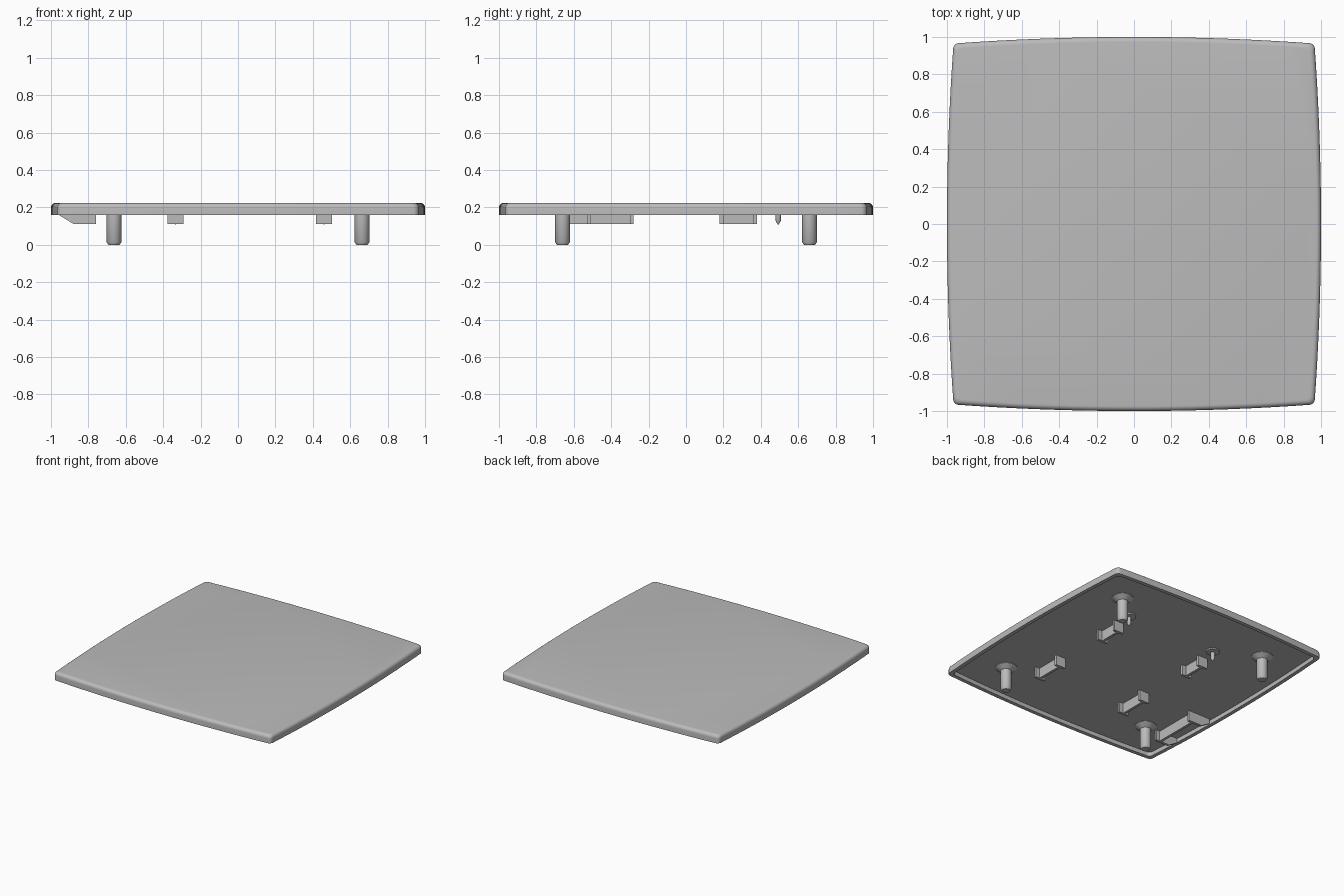
import bpy, bmesh, math

if "Cube" in bpy.data.objects:
    bpy.data.objects.remove(bpy.data.objects["Cube"], do_unlink=True)

mat = bpy.data.materials.new("light_grey_plastic")
mat.use_nodes = True
GREY = (0.5, 0.5, 0.5, 1)
mat.diffuse_color = GREY
mat.node_tree.nodes["Principled BSDF"].inputs["Base Color"].default_value = GREY

RIM, FLOOR, TOP = 0.16, 0.193, 0.225


def finish(name, bm, smooth=True):
    bmesh.ops.recalc_face_normals(bm, faces=bm.faces[:])
    mesh = bpy.data.meshes.new(name)
    bm.to_mesh(mesh)
    bm.free()
    mesh.materials.append(mat)
    ob = bpy.data.objects.new(name, mesh)
    bpy.context.collection.objects.link(ob)
    if smooth:
        bpy.ops.object.select_all(action='DESELECT')
        ob.select_set(True)
        bpy.context.view_layer.objects.active = ob
        bpy.ops.object.shade_smooth_by_angle(angle=math.radians(35))
    return ob


def loft(bm, rings):
    """Skin a list of closed point rings and cap both ends."""
    loops = [[bm.verts.new(p) for p in ring] for ring in rings]
    for a, b in zip(loops, loops[1:]):
        for i in range(len(a)):
            j = (i + 1) % len(a)
            bm.faces.new((a[i], a[j], b[j], b[i]))
    bm.faces.new(loops[0])
    bm.faces.new(loops[-1])


def outline():
    """Bowed square with small rounded corners, counterclockwise."""
    c, r, steps = 0.935, 0.032, 24
    quarter = []
    for i in range(steps + 1):
        t = -c + 2 * c * i / steps
        quarter.append((1 - 0.033 * (t / c) ** 2, t))
    for i in range(1, 6):
        a = math.radians(15 * i)
        quarter.append((c + r * math.cos(a), c + r * math.sin(a)))
    pts = []
    for k in range(4):
        co, si = round(math.cos(k * math.pi / 2)), round(math.sin(k * math.pi / 2))
        pts += [(x * co - y * si, x * si + y * co) for x, y in quarter]
    return pts


# Hollow lid with a filleted top edge
fillet = 0.027
profile = [(0.03, FLOOR), (0.03, RIM), (0, RIM)]
for i in range(7):
    a = math.pi / 2 * i / 6
    profile.append((fillet * (1 - math.cos(a)), TOP - fillet + fillet * math.sin(a)))
shape = outline()
bm = bmesh.new()
loft(bm, [[(x * (1 - d), y * (1 - d), z) for x, y in shape] for d, z in profile])
finish("lid", bm)


def turned(name, x, y, prof, n=32):
    bm = bmesh.new()
    angles = [2 * math.pi * i / n for i in range(n)]
    loft(bm, [[(x + r * math.cos(a), y + r * math.sin(a), z) for a in angles]
              for r, z in prof])
    finish(name, bm)


# Corner pegs with flared roots and chamfered tips
peg = [(0.082, FLOOR + 0.005), (0.08, FLOOR - 0.003), (0.04, 0.163),
       (0.04, 0.015), (0.03, 0)]
for sx, side in ((-1, "right"), (1, "left")):
    for sy, end in ((-1, "front"), (1, "back")):
        turned(f"peg_{end}_{side}", sx * 0.663, sy * 0.66, peg)

# Small pointed pins with disc roots
pin = [(0.05, FLOOR + 0.005), (0.05, FLOOR - 0.01), (0.015, FLOOR - 0.014),
       (0.015, 0.13), (0.003, 0.11)]
for x, side in ((-0.335, "right"), (0.46, "left")):
    turned(f"pin_{side}", x, 0.493, pin, 20)


def slab(bm, section, y0, y1):
    """Extrude an xz section along y."""
    loft(bm, [[(x, y, z) for x, z in section] for y in (y0, y1)])


def rect(x0, x1):
    return [(x0, 0.112), (x1, 0.112), (x1, FLOOR + 0.005), (x0, FLOOR + 0.005)]


def rib(name, web_x, y0, y1, bar):
    """Thin web along y with a crossbar at each end."""
    t = 0.02
    bm = bmesh.new()
    slab(bm, rect(web_x - t / 2, web_x + t / 2), y0 + t, y1 - t)
    slab(bm, bar, y0, y0 + t)
    slab(bm, bar, y1 - t, y1)
    finish(name, bm, smooth=False)


for x, side in ((-0.335, "right"), (0.46, "left")):
    bar = rect(x - 0.043, x + 0.043)
    rib(f"rib_back_{side}", x, 0.18, 0.38, bar)
    rib(f"rib_front_{side}", x, -0.53, -0.28, bar)

# Long edge rib with sloping gussets
gusset = [(-0.88, 0.112), (-0.76, 0.112), (-0.76, FLOOR + 0.005),
          (-0.955, FLOOR + 0.005), (-0.955, 0.158)]
rib("long_edge_rib", -0.80, -0.67, -0.28, gusset)
